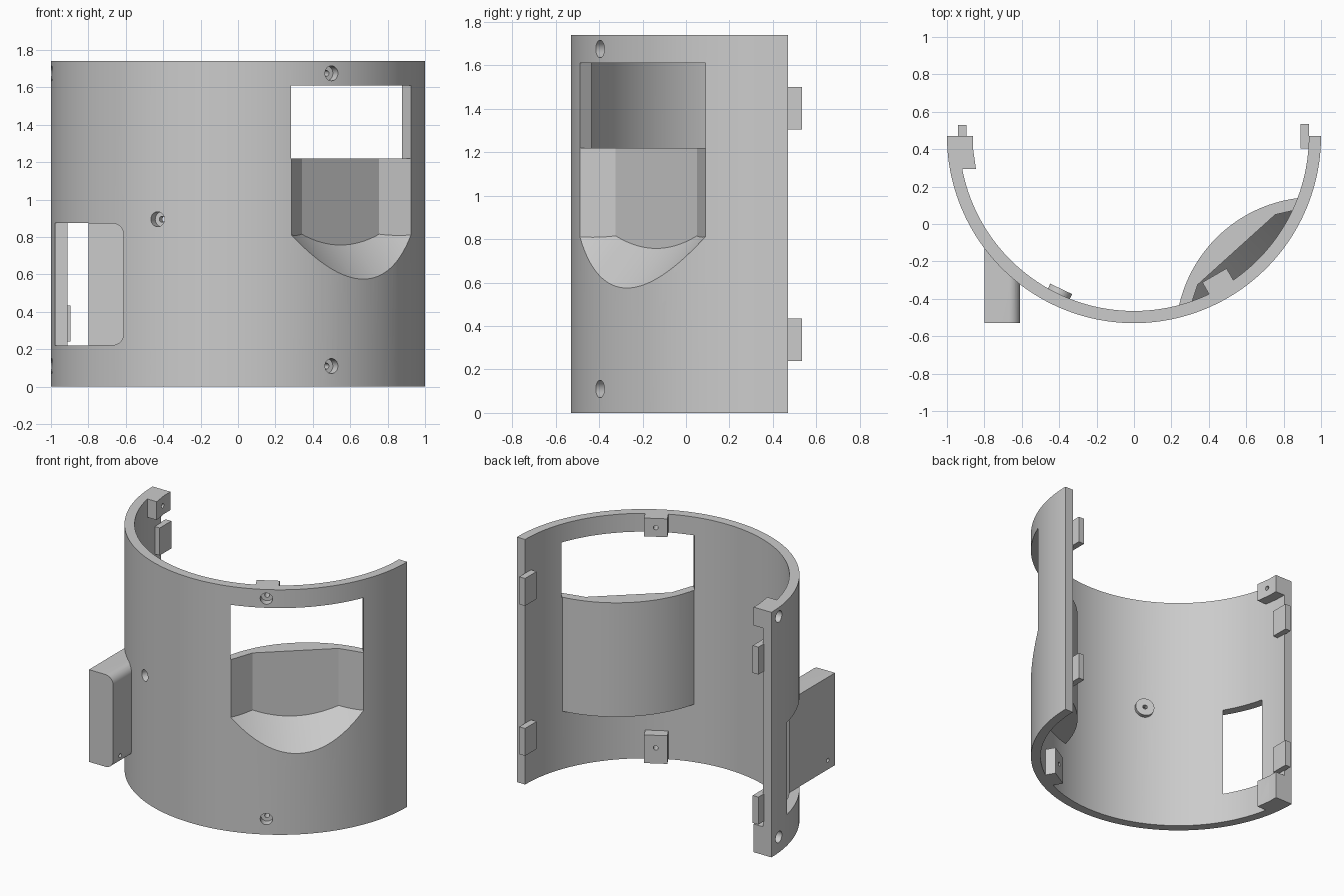
import bpy, bmesh, math
from mathutils import Matrix, Vector

if "Cube" in bpy.data.objects:
    bpy.data.objects.remove(bpy.data.objects["Cube"])

CY, RO, RI, H = 0.47, 1.0, 0.935, 1.74      # arc centre y, radii, height

grey = bpy.data.materials.new("light_grey")
grey.diffuse_color = (0.6, 0.6, 0.6, 1)
grey.use_nodes = True
grey.node_tree.nodes["Principled BSDF"].inputs["Base Color"].default_value = grey.diffuse_color


def finish(name, bm):
    bmesh.ops.recalc_face_normals(bm, faces=bm.faces)
    me = bpy.data.meshes.new(name)
    bm.to_mesh(me)
    bm.free()
    me.materials.append(grey)
    ob = bpy.data.objects.new(name, me)
    bpy.context.collection.objects.link(ob)
    return ob


def prism(name, pts, z0, z1, matrix=Matrix()):
    """Extrude a 2D outline from z0 to z1, then place it."""
    bm = bmesh.new()
    f = bm.faces.new([bm.verts.new((x, y, z0)) for x, y in pts])
    up = bmesh.ops.extrude_face_region(bm, geom=[f])["geom"]
    bmesh.ops.translate(bm, verts=[v for v in up if isinstance(v, bmesh.types.BMVert)],
                        vec=(0, 0, z1 - z0))
    bm.transform(matrix)
    return finish(name, bm)


def box(name, x0, x1, y0, y1, z0, z1):
    return prism(name, [(x0, y0), (x1, y0), (x1, y1), (x0, y1)], z0, z1)


def rod(name, r, start, end, n=32):
    start, end = Vector(start), Vector(end)
    d = end - start
    pts = [(r * math.cos(2 * math.pi * i / n), r * math.sin(2 * math.pi * i / n)) for i in range(n)]
    m = Matrix.Translation(start) @ d.to_track_quat('Z', 'Y').to_matrix().to_4x4()
    return prism(name, pts, 0, d.length, m)


def arc(r, a0, a1, n, cx=0.0, cy=CY):
    return [(cx + r * math.cos(a0 + (a1 - a0) * i / n),
             cy + r * math.sin(a0 + (a1 - a0) * i / n)) for i in range(n + 1)]


def boolean(target, tool, op):
    mod = target.modifiers.new(op, 'BOOLEAN')
    mod.operation, mod.object, mod.solver = op, tool, 'EXACT'
    bpy.context.view_layer.objects.active = target
    bpy.ops.object.modifier_apply(modifier=mod.name)
    bpy.data.objects.remove(tool)


def add(tool):
    boolean(shell, tool, 'UNION')


def cut(tool):
    boolean(shell, tool, 'DIFFERENCE')


# Half-round shell
shell = prism("half_round_shell", arc(RO, math.pi, 2 * math.pi, 96)
              + arc(RI, 2 * math.pi, math.pi, 96), 0, H)

# Pocket frame: u along the chord, d inward, chord centre on the shell
ux, uy, mx, my, W = 0.742, 0.67, 0.605, -0.20, 0.4315


def plan(u, d):
    return (mx + u * ux - d * uy, my + u * uy + d * ux)


# Pocket body: bulged inner back, front buried in the shell wall
N = 24
sag = 0.138
R = (W * W + sag * sag) / (2 * sag)
back = [plan(u, 0.205 - R + math.sqrt(R * R - u * u))
        for u in [W - 2 * W * i / N for i in range(N + 1)]]
front = [plan(u, 0.903 - math.sqrt(0.965 ** 2 - u * u))
         for u in [-W + 2 * W * i / N for i in range(N + 1)]]
add(prism("pocket_body", back + front, 0.41, 1.22))

# Screw bosses on the inside of the shell
ang = math.radians(-60)
m = Matrix.Translation((0, CY, 0)) @ Matrix.Rotation(ang, 4, 'Z')
for z0, z1 in ((0, 0.20), (1.61, H)):
    add(prism("boss", [(0.86, -0.075), (0.96, -0.075), (0.96, 0.075), (0.86, 0.075)], z0, z1, m))
    # Corner block on the left end
    add(prism("corner_block", [(-0.97, 0.47), (-0.86, 0.47), (-0.86, 0.40),
                               (-0.845, 0.295), (-0.95, 0.295)], z0, z1))

# Side holder with rounded right corners, trimmed to the shell curve
r = 0.06
outline = ([(-0.80, 0.22)] + arc(r, -math.pi / 2, 0, 8, -0.61 - r, 0.22 + r)
           + arc(r, 0, math.pi / 2, 8, -0.61 - r, 0.875 - r) + [(-0.80, 0.875)])
holder = prism("holder", outline, 0.0, 0.53, Matrix.Rotation(math.pi / 2, 4, 'X'))
boolean(holder, rod("trim", 0.96, (0, CY, -0.1), (0, CY, 2), 192), 'DIFFERENCE')
add(holder)

# Round pad behind the middle screw hole
s = Vector((-0.43, -math.sqrt(1 - 0.43 ** 2), 0))
mid = Vector((0, CY, 0.895))
add(rod("pad", 0.065, mid + s * 0.905, mid + s * 0.96))

# Window opening above the pocket
cut(prism("window", [plan(-W, -0.3), plan(W, -0.3), plan(W, 0.13), plan(-W, 0.13)], 1.22, 1.61))

# Pocket cavity: flat back panel, angled cheeks, curved floor sloping outward
bm = bmesh.new()
us = sorted(set([-W + 2 * W * i / 32 for i in range(33)] + [-0.279, 0.279]))
rows = []
for u in us:
    deep = 0.085 if abs(u) <= 0.28 else 0.085 * (W - abs(u)) / (W - 0.279)
    row = []
    for d, top in ((-0.2, 0), (deep, 0), (deep, 1), (-0.2, 1)):
        x, y = plan(u, d)
        row.append(bm.verts.new((x, y, 1.3 if top else 0.672 + d + 0.746 * u * u)))
    rows.append(row)
for a, b in zip(rows, rows[1:]):
    for i in range(4):
        j = (i + 1) % 4
        bm.faces.new((a[i], a[j], b[j], b[i]))
bm.faces.new(rows[0])
bm.faces.new(rows[-1])
cut(finish("cavity", bm))

# Side opening and the two round grooves of the holder
cut(box("side_opening", -1.2, -0.80, -0.8, 0.262, 0.22, 0.875))
for z, rad in ((0.665, 0.087), (0.43, 0.109)):
    cut(rod("groove", rad, (-0.80, -0.7, z), (-0.80, 0.1, z), 48))
for z in (0.285, 0.805):
    cut(rod("holder_hole", 0.014, (-0.9, -0.45, z), (-0.5, -0.45, z), 16))


# Counterbored screw holes pointing outward from the arc centre
def screw_hole(direction, z, y=CY, seat=0.945):
    c = Vector((0, y, z))
    cut(rod("head", 0.04, c + direction * seat, c + direction * 1.1))
    cut(rod("shank", 0.016, c + direction * 0.8, c + direction * 1.05, 16))


screw_hole(s, 0.895)
for z in (0.11, 1.675):
    screw_hole(Vector((0.5, -0.866, 0)), z)
    screw_hole(Vector((-1, 0, 0)), z, 0.38)

# Alignment tabs on both ends
for z0, z1 in ((0.24, 0.435), (1.305, 1.5)):
    box("left_tab", -0.94, -0.895, 0.40, 0.53, z0, z1)
    box("right_tab", 0.89, 0.936, 0.405, 0.535, z0, z1)

bpy.ops.object.select_all(action='DESELECT')
shell.select_set(True)
bpy.context.view_layer.objects.active = shell
bpy.ops.object.shade_smooth_by_angle(angle=math.radians(20))
